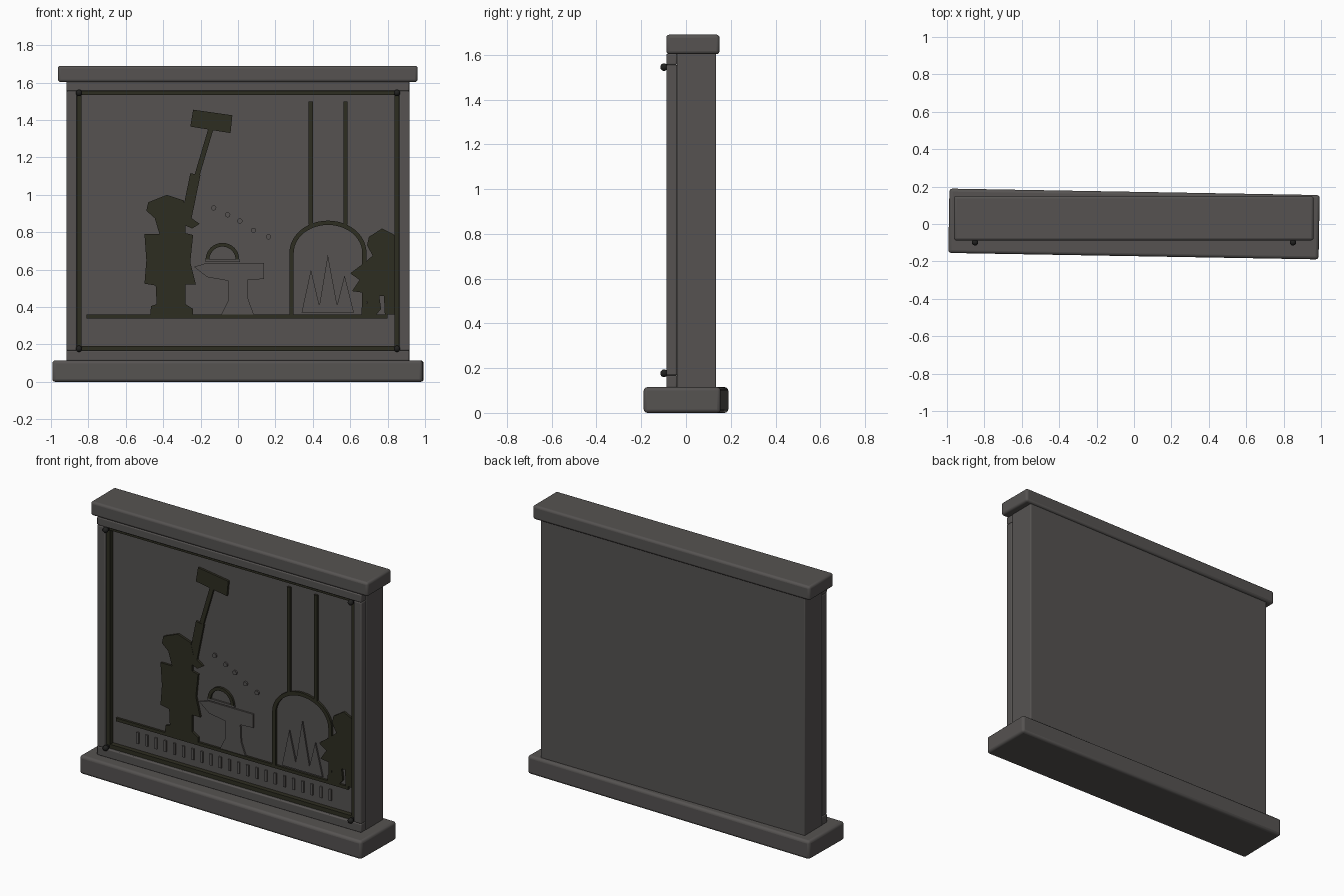
import bpy, bmesh
from math import sin, cos, pi, radians, atan2, hypot
from mathutils import Vector

cube = bpy.data.objects.get("Cube")
if cube:
    bpy.data.objects.remove(cube, do_unlink=True)


def material(name, colour):
    mat = bpy.data.materials.new(name)
    mat.use_nodes = True
    mat.diffuse_color = (*colour, 1)
    mat.node_tree.nodes["Principled BSDF"].inputs["Base Color"].default_value = (*colour, 1)
    return mat


STONE = material("grey_stone", (0.092, 0.086, 0.083))
IRON = material("dark_bronze", (0.027, 0.026, 0.015))
RIVET = material("black_iron", (0.015, 0.015, 0.014))

PANEL_Y = -0.04      # front plane of the slab
FRAME_Y = -0.088     # front plane of the frame


def finish(name, bm, mat):
    bmesh.ops.recalc_face_normals(bm, faces=bm.faces[:])
    mesh = bpy.data.meshes.new(name)
    bm.to_mesh(mesh)
    bm.free()
    obj = bpy.data.objects.new(name, mesh)
    bpy.context.collection.objects.link(obj)
    mesh.materials.append(mat)
    return obj


def box(name, x, y, z, mat, bevel=0.0):
    """Box from (low, high) ranges, with optional rounded edges."""
    bm = bmesh.new()
    bmesh.ops.create_cube(bm, size=1)
    for v in bm.verts:
        v.co = Vector([(lo + hi) / 2 + c * (hi - lo) for c, (lo, hi) in zip(v.co, (x, y, z))])
    obj = finish(name, bm, mat)
    if bevel:
        mod = obj.modifiers.new("rounded_edges", 'BEVEL')
        mod.width = bevel
        mod.segments = 3
        smooth(obj)
    return obj


def smooth(obj):
    bpy.ops.object.select_all(action='DESELECT')
    obj.select_set(True)
    bpy.context.view_layer.objects.active = obj
    bpy.ops.object.shade_smooth_by_angle(angle=radians(35))


def plate(name, outline, mat, depth=0.014):
    """Flat relief cut from an (x, z) outline, raised from the slab."""
    bm = bmesh.new()
    face = bm.faces.new([bm.verts.new((x, PANEL_Y + 0.002, z)) for x, z in outline])
    out = bmesh.ops.extrude_face_region(bm, geom=[face])
    moved = [g for g in out["geom"] if isinstance(g, bmesh.types.BMVert)]
    bmesh.ops.translate(bm, verts=moved, vec=(0, -depth - 0.002, 0))
    return finish(name, bm, mat)


def bar(name, a, b, width, mat, depth=0.014):
    """Straight relief strip between two (x, z) points."""
    dx, dz = b[0] - a[0], b[1] - a[1]
    k = width / 2 / hypot(dx, dz)
    nx, nz = -dz * k, dx * k
    return plate(name, [(a[0] + nx, a[1] + nz), (b[0] + nx, b[1] + nz),
                        (b[0] - nx, b[1] - nz), (a[0] - nx, a[1] - nz)], mat, depth)


def arc(cx, cz, rx, rz, steps=24):
    return [(cx + rx * cos(pi * i / steps), cz + rz * sin(pi * i / steps)) for i in range(steps + 1)]


def arch(name, cx, spring, foot, rx, rz, width, mat):
    """Arched band with straight legs down to the foot height."""
    outer = arc(cx, spring, rx, rz)
    inner = arc(cx, spring, rx - width, rz - width)[::-1]
    if foot < spring:
        outer = [(cx + rx, foot)] + outer + [(cx - rx, foot)]
        inner = [(cx - rx + width, foot)] + inner + [(cx + rx - width, foot)]
    return plate(name, outer + inner, mat)


# Slab, slightly turned base, and cap
base = box("base", (-0.99, 0.99), (-0.172, 0.172), (0, 0.115), STONE, 0.016)
base.rotation_euler.z = radians(-1)
box("slab", (-0.918, 0.916), (PANEL_Y, 0.135), (0.11, 1.61), STONE, 0.006)
box("cap", (-0.963, 0.96), (-0.088, 0.15), (1.603, 1.69), STONE, 0.014)

# Raised stone frame and its dark inner trim
for name, z in (("bottom_rail", (0.113, 0.168)), ("top_rail", (1.555, 1.605))):
    box(name, (-0.918, 0.916), (FRAME_Y, PANEL_Y), z, STONE, 0.006)
for name, z in (("bottom_trim", (0.168, 0.193)), ("top_trim", (1.535, 1.555))):
    box(name, (-0.862, 0.862), (-0.07, PANEL_Y), z, IRON)
for side, s in (("left", 1), ("right", -1)):
    box(side + "_stile", sorted((s * 0.862, s * 0.917)), (FRAME_Y, PANEL_Y),
        (0.168, 1.555), STONE, 0.006)
    box(side + "_trim", sorted((s * 0.838, s * 0.862)), (-0.07, PANEL_Y), (0.168, 1.555), IRON)
    # Corner rivets: stem and round head
    for level, z in (("lower", 0.177), ("upper", 1.545)):
        bm = bmesh.new()
        bmesh.ops.create_uvsphere(bm, u_segments=16, v_segments=10, radius=0.017)
        bmesh.ops.translate(bm, verts=bm.verts[:], vec=(s * 0.85, -0.098, z))
        smooth(finish(f"{side}_{level}_rivet", bm, RIVET))
        box(f"{side}_{level}_rivet_stem", (s * 0.85 - 0.009, s * 0.85 + 0.009),
            (-0.095, -0.06), (z - 0.009, z + 0.009), RIVET)

# Ground line
bar("ground_line", (-0.81, 0.35), (0.8, 0.35), 0.02, IRON)

# Tall worker raising a hammer
plate("worker", [
    (-.48, .96), (-.38, 1.0), (-.29, .97), (-.27, .89), (-.205, .845), (-.245, .82),
    (-.28, .835), (-.28, .795), (-.24, .785), (-.255, .64), (-.225, .52), (-.28, .52),
    (-.28, .415), (-.24, .39), (-.24, .355), (-.47, .355), (-.465, .405), (-.435, .415),
    (-.44, .515), (-.5, .525), (-.49, .65), (-.5, .79), (-.42, .79), (-.445, .875),
    (-.49, .915)], IRON)
bar("worker_arm", (-.228, 1.11), (-.275, .88), 0.055, IRON, 0.013)
bar("hammer_handle", (-.143, 1.36), (-.25, 1.0), 0.027, IRON, 0.012)
plate("hammer_head", [(-.24, 1.455), (-.03, 1.425), (-.04, 1.33), (-.255, 1.365)], IRON)

# Small helper at the edge of the scene
plate("helper", [
    (.7, .775), (.77, .82), (.83, .79), (.85, .76), (.85, .36), (.785, .36), (.78, .46),
    (.755, .46), (.765, .39), (.74, .36), (.66, .36), (.66, .395), (.69, .42), (.68, .475),
    (.61, .485), (.65, .545), (.6, .58), (.68, .64), (.72, .675), (.69, .73)], IRON)

# Furnace arch, chimney and flames
arch("furnace_arch", 0.481, 0.69, 0.35, 0.206, 0.172, 0.023, IRON)
for name, x in (("chimney_line_a", 0.389), ("chimney_line_b", 0.575)):
    bar(name, (x, 0.84), (x, 1.5), 0.022, IRON)
plate("flames", [(.34, .37), (.39, .6), (.435, .41), (.48, .68), (.53, .41), (.57, .57),
                 (.62, .37)], STONE, 0.01)

# Anvil with a curved workpiece on top
plate("anvil", [(-.235, .615), (-.17, .635), (.14, .635), (.14, .55), (.05, .545),
                (.055, .44), (.085, .36), (-.09, .36), (-.05, .44), (-.05, .54),
                (-.165, .56)], STONE, 0.01)
arch("workpiece", -0.083, 0.653, 0.653, 0.09, 0.09, 0.02, IRON)
bar("workpiece_foot", (-.175, .647), (.01, .647), 0.014, STONE, 0.01)

# Flying sparks
for i, (x, z) in enumerate([(-.13, .93), (-.055, .893), (.01, .86), (.083, .81), (.163, .775)]):
    ring = [(x + 0.014 * cos(pi * k / 6), z + 0.014 * sin(pi * k / 6)) for k in range(12)]
    plate(f"spark_{i}", ring, STONE, 0.01)

# Row of plain border notches
for i in range(22):
    x = -0.665 + i * 0.0636
    bar(f"border_notch_{i}", (x, 0.235), (x, 0.305), 0.016, STONE, 0.008)
